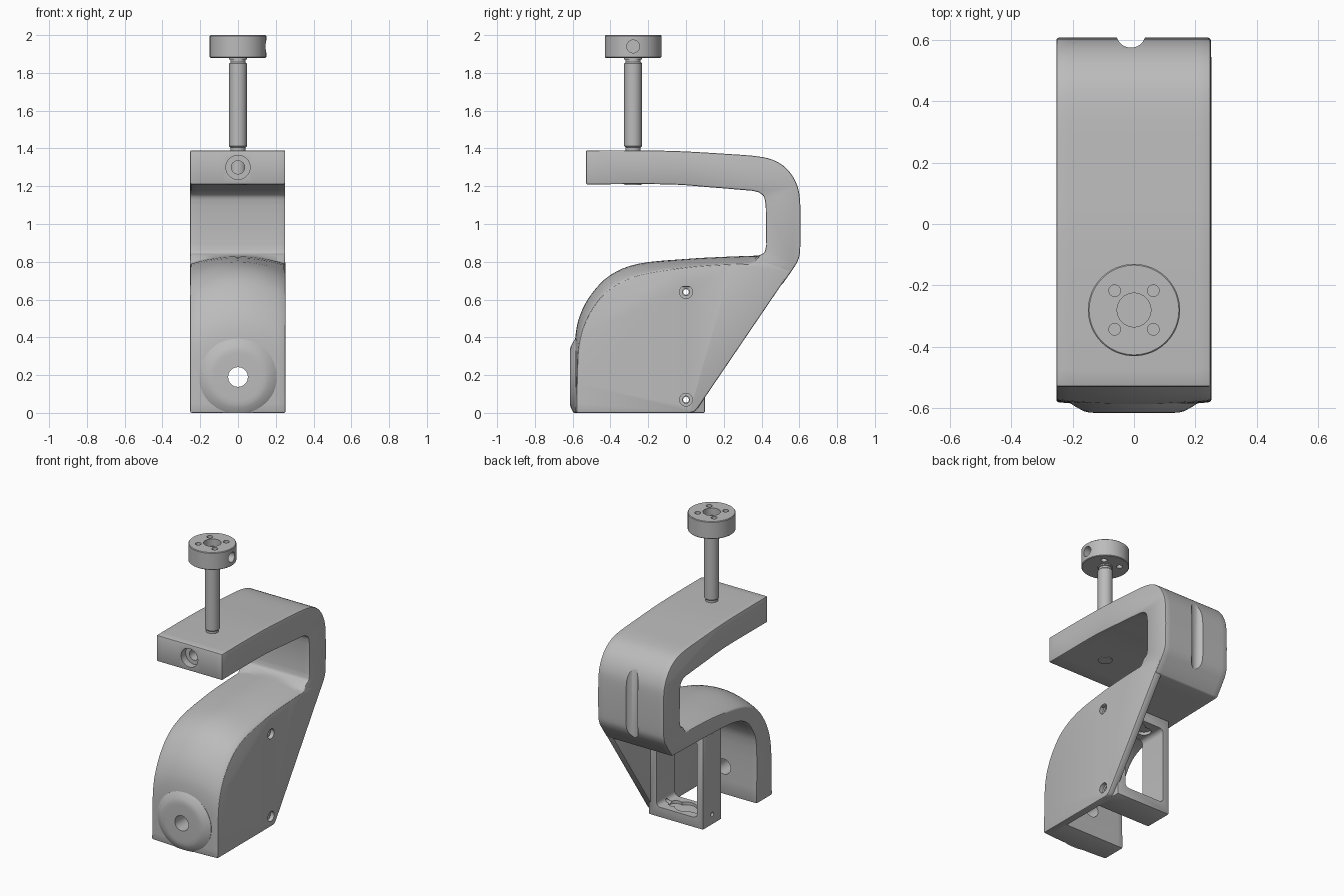
import bpy, bmesh, math
from mathutils import Vector, Matrix

if "Cube" in bpy.data.objects:
    bpy.data.objects.remove(bpy.data.objects["Cube"], do_unlink=True)

grey = bpy.data.materials.new("plain grey")
grey.use_nodes = True
grey.diffuse_color = (0.5, 0.5, 0.5, 1)
grey.node_tree.nodes["Principled BSDF"].inputs["Base Color"].default_value = (0.5, 0.5, 0.5, 1)


def make(name, bm):
    bmesh.ops.recalc_face_normals(bm, faces=bm.faces)
    mesh = bpy.data.meshes.new(name)
    bm.to_mesh(mesh)
    bm.free()
    mesh.materials.append(grey)
    ob = bpy.data.objects.new(name, mesh)
    bpy.context.collection.objects.link(ob)
    return ob


def activate(ob):
    bpy.ops.object.select_all(action='DESELECT')
    ob.select_set(True)
    bpy.context.view_layer.objects.active = ob


def bevel(ob, width):
    mod = ob.modifiers.new("soft edges", 'BEVEL')
    mod.width, mod.segments, mod.use_clamp_overlap = width, 2, False
    mod.limit_method, mod.angle_limit = 'ANGLE', math.radians(40)
    activate(ob)
    bpy.ops.object.modifier_apply(modifier=mod.name)


def cut(ob, cutters):
    for cutter in cutters:
        mod = ob.modifiers.new("cut", 'BOOLEAN')
        mod.operation, mod.solver, mod.object = 'DIFFERENCE', 'EXACT', cutter
        activate(ob)
        bpy.ops.object.modifier_apply(modifier=mod.name)
        bpy.data.objects.remove(cutter, do_unlink=True)


def smooth(ob):
    activate(ob)
    bpy.ops.object.shade_smooth_by_angle(angle=math.radians(32))


def spline(points, steps=4):
    """Smooth curve through a few 2D points."""
    p = [Vector(q) for q in points]
    p = [2 * p[0] - p[1]] + p + [2 * p[-1] - p[-2]]
    out = []
    for a, b, c, d in zip(p, p[1:], p[2:], p[3:]):
        for i in range(steps):
            t = i / steps
            out.append(0.5 * (2 * b + (c - a) * t + (2 * a - 5 * b + 4 * c - d) * t * t
                              + (3 * b - a - 3 * c + d) * t ** 3))
    return out + [p[-2]]


def loft(name, sections):
    """Join (x, outline) sections, each outline a list of (y, z)."""
    bm = bmesh.new()
    rings = [[bm.verts.new((x, q[0], q[1])) for q in line] for x, line in sections]
    for r, s in zip(rings, rings[1:]):
        for i in range(len(r)):
            j = (i + 1) % len(r)
            bm.faces.new((r[i], r[j], s[j], s[i]))
    bm.faces.new(rings[0])
    bm.faces.new(rings[-1])
    return make(name, bm)


def cylinder(name, start, end, radius, sides=40):
    start, end = Vector(start), Vector(end)
    axis = end - start
    turn = axis.to_track_quat('Z', 'Y').to_matrix().to_4x4()
    bm = bmesh.new()
    bmesh.ops.create_cone(bm, cap_ends=True, segments=sides, radius1=radius, radius2=radius,
                          depth=axis.length, matrix=Matrix.Translation((start + end) / 2) @ turn)
    return make(name, bm)


def lathe(name, profile, centre, turn=Matrix(), sides=48):
    """Revolve (radius, height) points about z, starting and ending on the axis."""
    bm = bmesh.new()
    verts = [bm.verts.new((r, 0, h)) for r, h in profile]
    edges = [bm.edges.new(e) for e in zip(verts, verts[1:])]
    bmesh.ops.spin(bm, geom=verts + edges, cent=(0, 0, 0), axis=(0, 0, 1),
                   angle=math.tau, steps=sides, use_merge=True)
    bmesh.ops.remove_doubles(bm, verts=bm.verts, dist=1e-5)
    bm.transform(Matrix.Translation(centre) @ turn)
    return make(name, bm)


def box(name, lo, hi):
    lo, hi = Vector(lo), Vector(hi)
    bm = bmesh.new()
    bmesh.ops.create_cube(bm, size=1, matrix=Matrix.Translation((lo + hi) / 2)
                          @ Matrix.Diagonal((*(hi - lo), 1)))
    return make(name, bm)


# Clamp body: one C-shaped band with a crowned lower back
jaw = spline([(-.53, 1.21), (-.1, 1.21), (.12, 1.195), (.35, 1.176)]) + \
    spline([(.385, 1.168), (.412, 1.145), (.422, 1.1)]) + spline([(.425, .89), (.415, .85), (.39, .835)])
back_mid = spline([(.36, .832), (.2, .826), (0, .815), (-.25, .79), (-.4, .73), (-.5, .63),
                   (-.56, .52), (-.586, .4), (-.592, .2), (-.592, 0)])
back_edge = spline([(.36, .79), (.2, .785), (0, .77), (-.25, .73), (-.4, .66), (-.49, .56),
                    (-.545, .45), (-.57, .34), (-.577, .2), (-.58, 0)])
inside = spline([(-.41, 0), (-.41, .38), (-.375, .51), (-.29, .61), (-.15, .655), (.1, .67), (.51, .68)])
spine = spline([(.56, .752), (.594, .81), (.605, .88), (.605, 1.1), (.59, 1.2), (.545, 1.28),
                (.475, 1.333), (.38, 1.358), (.2, 1.372), (-.05, 1.386), (-.3, 1.39), (-.53, 1.39)])
sections = []
for k in range(13):
    x = -.253 + .503 * k / 12
    t = (x / .253) ** 2
    sections.append((x, jaw + [a.lerp(b, t) for a, b in zip(back_mid, back_edge)] + inside + spine))
body = loft("clamp_body", sections)
bevel(body, .008)
cut(body, [
    cylinder("back_groove", (-.01, .622, .6), (-.01, .622, 1.4), .048),
    cylinder("tip_counterbore", (0, -.6, 1.3), (0, -.48, 1.3), .064),
    cylinder("tip_hole", (0, -.6, 1.3), (0, -.3, 1.3), .035),
    cylinder("front_hole", (0, -.7, .19), (0, -.3, .19), .052)])
smooth(body)

# Side plate closing the left side, with sloping rear edge
plate_line = [Vector((.42, .8))] + back_edge + \
    spline([(.02, 0), (.045, .008), (.065, .03)]) + [Vector((.555, .752))]
plate = loft("side_plate", [(.2, plate_line), (.252, plate_line)])
bevel(plate, .008)
screw_heights = (.07, .64)
for z in screw_heights:
    cut(plate, [cylinder("plate_hole", (.1, 0, z), (.3, 0, z), .019),
                cylinder("plate_counterbore", (.225, 0, z), (.3, 0, z), .034)])
smooth(plate)

# Round raised pad around the front hole, trimmed at the base
pad = lathe("front_pad", [(0, 0), (.205, 0), (.205, .085), (.195, .092), (.165, .109),
                          (.145, .114), (.125, .115), (0, .115)],
            (0, -.5, .19), Matrix.Rotation(math.pi / 2, 4, 'X'))
cut(pad, [box("trim", (-.4, -.8, -.3), (.4, -.3, 0)),
          cylinder("pad_hole", (0, -.7, .19), (0, -.3, .19), .052)])
smooth(pad)

# Inner mounting frame with a rounded window and scalloped pockets
frame = box("mounting_frame", (-.2, -.1, 0), (.215, .1, .69))
bevel(frame, .006)
corner = .03
window = []
for cy, cz, start in ((.125, .57, 0), (-.125, .57, 90), (-.125, .1, 180), (.125, .1, 270)):
    for k in range(6):
        a = math.radians(start + 18 * k)
        window.append((cy + corner * math.cos(a), cz + corner * math.sin(a)))
opening = loft("window", [(-.3, window), (.3, window)])
opening.data.transform(Matrix.Rotation(math.pi / 2, 4, 'Z'))
cut(frame, [opening] + [cylinder("pocket", (x, 0, .05), (x, 0, .62), r)
                        for x, r in ((0, .07), (-.08, .045), (.08, .045))])
for z in screw_heights:
    cut(frame, [cylinder("screw_hole", (-.3, 0, z), (.3, 0, z), .015)])
smooth(frame)

# Clamping screw with necked ends
axis_y = -.28
screw = lathe("clamp_screw", [(0, 1.206), (.045, 1.206), (.045, 1.36), (.04, 1.365), (.04, 1.405),
                              (.047, 1.412), (.047, 1.85), (.04, 1.857), (.04, 1.87), (.047, 1.872),
                              (.047, 1.89), (0, 1.89)], (0, axis_y, 0))
smooth(screw)

# Knob with a centre recess, four holes and a side set-screw hole
knob = lathe("knob", [(0, 1.88), (.146, 1.88), (.15, 1.884), (.15, 1.996), (.146, 2), (0, 2)],
             (0, axis_y, 0), sides=64)
holes = [cylinder("centre_recess", (0, axis_y, 1.95), (0, axis_y, 2.1), .055),
         cylinder("set_screw_hole", (.06, axis_y, 1.94), (.3, axis_y, 1.94), .034)]
for sx in (-1, 1):
    for sy in (-1, 1):
        x, y = .063 * sx, axis_y + .063 * sy
        holes.append(cylinder("knob_hole", (x, y, 1.8), (x, y, 2.1), .019, 24))
cut(knob, holes)
smooth(knob)
